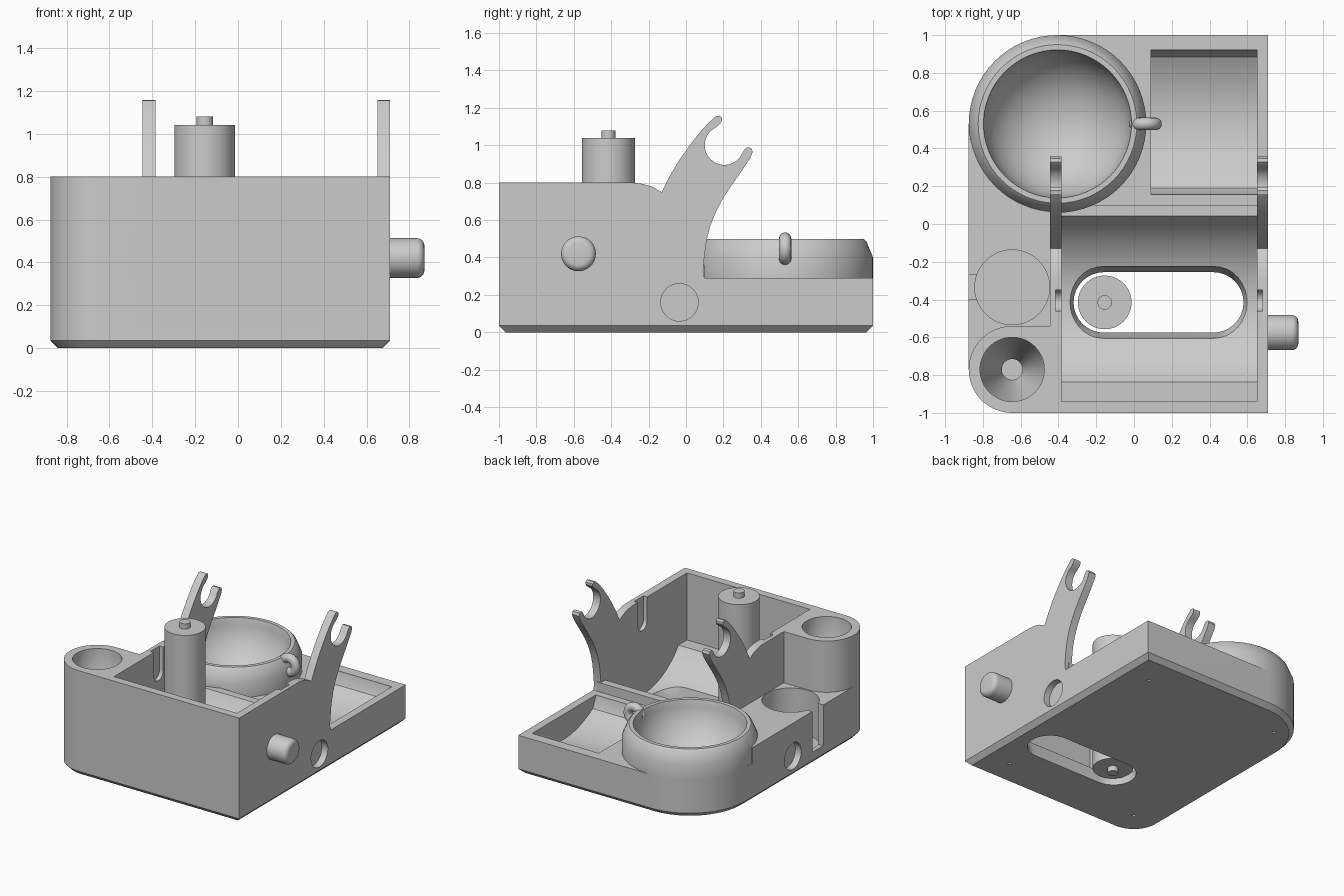
import bpy, bmesh
from math import sin, cos, pi, radians
from mathutils import Matrix

if "Cube" in bpy.data.objects:
    bpy.data.objects.remove(bpy.data.objects["Cube"])


def loft(name, rings):
    """Solid through a list of equal-length point rings, capped at both ends."""
    bm = bmesh.new()
    vs = [[bm.verts.new(p) for p in r] for r in rings]
    n = len(rings[0])
    for a, b in zip(vs, vs[1:]):
        for i in range(n):
            bm.faces.new((a[i], a[(i + 1) % n], b[(i + 1) % n], b[i]))
    bm.faces.new(vs[0])
    bm.faces.new(vs[-1])
    bmesh.ops.recalc_face_normals(bm, faces=bm.faces)
    me = bpy.data.meshes.new(name)
    bm.to_mesh(me)
    bm.free()
    ob = bpy.data.objects.new(name, me)
    bpy.context.collection.objects.link(ob)
    return ob


def lathe(name, center, prof, n=64, axis='Z'):
    x, y, z = center
    rings = []
    for r, h in prof:
        ring = [(r * cos(2 * pi * i / n), r * sin(2 * pi * i / n), h) for i in range(n)]
        if axis == 'X':
            ring = [(c, a, b) for a, b, c in ring]
        rings.append([(a + x, b + y, c + z) for a, b, c in ring])
    return loft(name, rings)


def slab(name, x0, x1, prof):
    """(y, z) profile extruded along x."""
    return loft(name, [[(x, y, z) for y, z in prof] for x in (x0, x1)])


def box(name, x0, x1, y0, y1, z0, z1):
    return slab(name, x0, x1, [(y0, z0), (y1, z0), (y1, z1), (y0, z1)])


def arc(cx, cy, r, a0, a1, n=16):
    return [(cx + r * cos(radians(a0 + (a1 - a0) * i / n)),
             cy + r * sin(radians(a0 + (a1 - a0) * i / n))) for i in range(n + 1)]


def combine(target, tool, op):
    m = target.modifiers.new("b", 'BOOLEAN')
    m.operation, m.solver, m.object = op, 'EXACT', tool
    bpy.context.view_layer.objects.active = target
    bpy.ops.object.modifier_apply(modifier=m.name)
    bpy.data.objects.remove(tool, do_unlink=True)


def add(tool):
    combine(body, tool, 'UNION')


def cut(tool):
    combine(body, tool, 'DIFFERENCE')


def smooth(ob):
    bpy.ops.object.select_all(action='DESELECT')
    ob.select_set(True)
    bpy.context.view_layer.objects.active = ob
    bpy.ops.object.shade_smooth_by_angle(angle=radians(30))


BOWL = (-0.405, 0.53)
POST = (-0.645, -0.77)


# base plate with chamfered underside
def footprint(d, z):
    pts = (arc(*BOWL, 0.47 - d, 90, 180) + arc(*POST, 0.23 - d, 180, 270)
           + [(0.71 - d, -1 + d), (0.71 - d, 1 - d)])
    return [(x, y, z) for x, y in pts]


body = loft("desk_organizer_body", [footprint(0.035, 0), footprint(0, 0.035), footprint(0, 0.29)])

# front wall, corner post, low side platform, ridge
add(box("front_wall", -0.645, 0.71, -1, -0.94, 0.1, 0.8))
add(box("post_block", -0.645, -0.385, -1, -0.54, 0.1, 0.8))
add(lathe("post", (*POST, 0), [(0.23, 0.1), (0.23, 0.8)]))
add(box("platform", -0.875, -0.415, -0.77, 0.45, 0.1, 0.41))
add(box("ridge", -0.42, 0.68, -0.2, 0.1, 0.1, 0.36))

# side walls rising into hooked arms
arm = ([(-1, 0.1), (-1, 0.8), (-0.28, 0.8), (-0.23, 0.793), (-0.18, 0.778), (-0.13, 0.75),
        (-0.09, 0.83), (-0.04, 0.915), (0.02, 1.0), (0.07, 1.065), (0.12, 1.12), (0.16, 1.155),
        (0.178, 1.158), (0.192, 1.148), (0.192, 1.13), (0.18, 1.112)]
       + arc(0.205, 1.0, 0.105, 118, 328, 20)
       + [(0.31, 0.975), (0.327, 0.99), (0.348, 0.985), (0.357, 0.965), (0.345, 0.935),
          (0.3, 0.865), (0.25, 0.795), (0.2, 0.72), (0.16, 0.645), (0.13, 0.57), (0.11, 0.49),
          (0.098, 0.4), (0.092, 0.33), (0.1, 0.28), (0.1, 0.1)])
for x in (-0.445, 0.65):
    add(slab("arm_wall", x, x + 0.06, arm))

# half-round cavity
cut(slab("cavity", -0.385, 0.65, [(-0.94, 1.3)] + arc(-0.42, 0.6, 0.52, 180, 360, 40) + [(0.1, 1.3)]))


# slotted floor opening, wider at the top
def stadium(r, z):
    return [(x, y, z) for x, y in arc(-0.13 - 0.03, -0.415, r, 90, 270) + arc(0.42, -0.415, r, -90, 90)]


cut(loft("slot", [stadium(0.16, -0.05), stadium(0.16, 0.03), stadium(0.19, 0.11), stadium(0.19, 0.3)]))

# round dish
add(lathe("dish", (*BOWL, 0), [(0.47, 0.1), (0.47, 0.4), (0.435, 0.485), (0.42, 0.5)]))
cut(lathe("dish_hollow", (*BOWL, 0), [(0.4, 0.52), (0.39, 0.495)] +
          [(0.39 * cos(radians(a)), 0.495 - 0.36 * sin(radians(a))) for a in range(8, 89, 8)]))

# shallow curved tray
cut(slab("tray", 0.09, 0.65, [(0.92, 0.4), (0.92, 0.28), (0.885, 0.2)]
         + [(0.5375 + 0.3475 * t / 10, 0.1 + 0.1 * (t / 10) ** 2) for t in range(9, -10, -1)]
         + [(0.19, 0.2), (0.155, 0.28), (0.155, 0.4)]))

# vial well with side window, funnel in the post
cut(lathe("well", (-0.645, -0.335, 0), [(0.198, 0.07), (0.198, 0.9)]))
cut(box("window", -0.95, -0.8, -0.4, -0.27, 0.1, 0.6))
cut(lathe("funnel", (*POST, 0), [(0.055, 0.35), (0.055, 0.4), (0.17, 0.62), (0.17, 0.9)]))

# round recesses on both sides, axle grooves, pin holes below
for x in (-0.875, 0.71):
    cut(lathe("recess", (x, -0.035, 0.16), [(0.1, -0.05), (0.1, 0.05)], 48, 'X'))
for x in (-0.385, 0.65):
    cut(slab("groove", x - 0.03, x + 0.03,
             [(-0.35, 0.9), (-0.46, 0.9)] + arc(-0.405, 0.62, 0.055, 180, 360, 12)))
for x in (-0.65, 0.49):
    for y in (-0.775, 0.75):
        cut(lathe("pin_hole", (x, y, 0), [(0.012, -0.02), (0.012, 0.03)], 12))
smooth(body)

# side knob
smooth(lathe("side_knob", (0.69, -0.575, 0.42),
             [(0.093, 0), (0.093, 0.145)] + [(0.058 + 0.035 * cos(radians(a)), 0.145 + 0.035 * sin(radians(a)))
                                             for a in range(18, 91, 18)], 48, 'X'))

# standing cylinder with end nubs
smooth(lathe("spool", (-0.155, -0.415, 0), [(0.038, 0), (0.038, 0.04), (0.142, 0.04), (0.142, 1.04),
                                            (0.038, 1.04), (0.038, 1.08)]))

# small ring on the dish rim
bpy.ops.mesh.primitive_torus_add(location=(0.06, 0.53, 0.447), rotation=(pi / 2, 0, 0), major_radius=0.054,
                                 minor_radius=0.033, major_segments=32, minor_segments=16)
ring = bpy.context.object
ring.name = "dish_ring"
smooth(ring)
